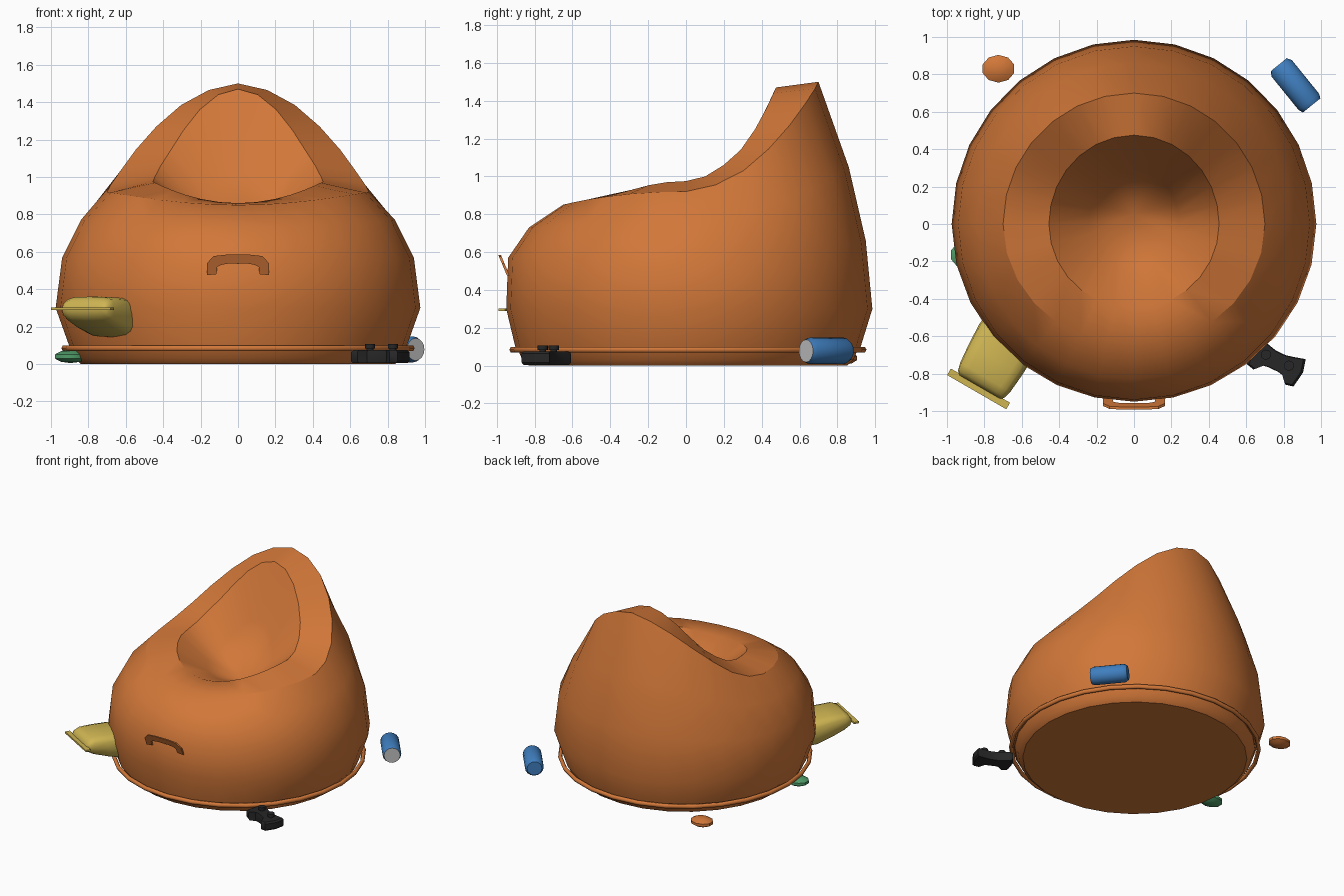
import bpy, bmesh, math
from mathutils import Matrix, Vector

if "Cube" in bpy.data.objects:
    bpy.data.objects.remove(bpy.data.objects["Cube"])


def material(name, rgb):
    m = bpy.data.materials.new(name)
    m.diffuse_color = (*rgb, 1)
    m.use_nodes = True
    m.node_tree.nodes["Principled BSDF"].inputs["Base Color"].default_value = m.diffuse_color
    return m


ORANGE = material("orange fabric", (0.64, 0.185, 0.04))
YELLOW = material("yellow foil", (0.62, 0.46, 0.085))
BLUE = material("blue paint", (0.05, 0.21, 0.52))
GREY = material("light grey metal", (0.55, 0.55, 0.55))
GREEN = material("green", (0.08, 0.33, 0.14))
BLACK = material("black plastic", (0.02, 0.02, 0.02))


def finish(name, bm, mats, angle=35):
    bmesh.ops.recalc_face_normals(bm, faces=bm.faces)
    me = bpy.data.meshes.new(name)
    bm.to_mesh(me)
    bm.free()
    ob = bpy.data.objects.new(name, me)
    bpy.context.collection.objects.link(ob)
    for m in mats:
        me.materials.append(m)
    bpy.ops.object.select_all(action='DESELECT')
    ob.select_set(True)
    bpy.context.view_layer.objects.active = ob
    bpy.ops.object.shade_smooth_by_angle(angle=math.radians(angle))
    return ob


def loft(bm, rings, cap_start=True, cap_end=True, closed=False):
    """Bridge point rings of equal length."""
    loops = [[bm.verts.new(p) for p in r] for r in rings]
    n = len(loops[0])
    pairs = list(zip(loops, loops[1:])) + ([(loops[-1], loops[0])] if closed else [])
    for a, b in pairs:
        for i in range(n):
            j = (i + 1) % n
            bm.faces.new((a[i], a[j], b[j], b[i]))
    if cap_start:
        bm.faces.new(loops[0])
    if cap_end:
        bm.faces.new(loops[-1])
    return loops


def prism(bm, pts, z0, z1, inset=0.0):
    """Extrude an outline upward with an optional chamfered top."""
    c = sum((Vector(p) for p in pts), Vector((0, 0))) / len(pts)
    small = [c + (Vector(p) - c) * (1 - inset) for p in pts]
    rings = [[(x, y, z0) for x, y in small], [(x, y, z0 + 0.012) for x, y in pts],
             [(x, y, z1 - 0.012) for x, y in pts], [(x, y, z1) for x, y in small]]
    loft(bm, rings)


# ---- bean bag body: rings vary in radius and height from back to side to front
SEG = 28
CREST = [1.50, 1.465, 1.385, 1.27, 1.145, 1.03, 0.955, 0.92]   # back to side
INNER = [1.47, 1.44, 1.36, 1.25, 1.14, 1.06, 1.00, 0.975]


def ring(side, back, front, table=None):
    pts = []
    for i in range(SEG):
        k = min(i, SEG - i)
        a = 2 * math.pi * i / SEG
        if k <= 7:
            w = (CREST[k] - 0.92) / 0.58
            end = back
            wr = math.cos(a) ** 2
        else:
            w = wr = math.cos(a) ** 2
            end = front
        r = side[0] + (end[0] - side[0]) * wr
        z = side[1] + (end[1] - side[1]) * w
        if table and k <= 7:
            z = table[k]
        pts.append((r * math.sin(a), r * math.cos(a), z))
    return pts


bm = bmesh.new()
loops = loft(bm, [
    ring((0.90, 0.09), (0.92, 0.09), (0.90, 0.09)),
    ring((0.975, 0.30), (0.985, 0.30), (0.95, 0.30)),
    ring((0.94, 0.57), (0.95, 0.66), (0.94, 0.57)),
    ring((0.84, 0.77), (0.86, 1.05), (0.83, 0.73)),
    ring((0.70, 0.92), (0.70, 1.50), (0.65, 0.85), CREST),
    ring((0.455, 0.975), (0.475, 1.47), (0.45, 0.86), INNER),
    ring((0.24, 0.80), (0.29, 1.06), (0.22, 0.77)),
], cap_end=False)
centre = bm.verts.new((0, 0.05, 0.67))
for i in range(SEG):
    bm.faces.new((loops[-1][i], loops[-1][(i + 1) % SEG], centre))
finish("bean_bag_body", bm, [ORANGE], 32)


def circle(r, z, cy=0.01):
    return [(r * math.sin(2 * math.pi * i / SEG),
             cy + r * math.cos(2 * math.pi * i / SEG), z) for i in range(SEG)]


# ---- base below the body, and the piping around it
bm = bmesh.new()
loft(bm, [circle(0.84, 0.0), circle(0.875, 0.03), circle(0.90, 0.09)])
finish("base", bm, [ORANGE])
bm = bmesh.new()
loft(bm, [circle(0.928 + 0.016 * math.cos(t), 0.084 + 0.018 * math.sin(t))
          for t in [math.pi * k / 3 for k in range(6)]], False, False, True)
finish("piping", bm, [ORANGE], 65)

# ---- handle strap on the front, leaning outward
outer = [(0.165, 0.475), (0.165, 0.54), (0.13, 0.577), (0.06, 0.585)]
inner = [(0.115, 0.48), (0.112, 0.518), (0.09, 0.53), (0.05, 0.537)]


def mirrored(half):
    return half + [(-x, z) for x, z in reversed(half)]


bm = bmesh.new()
loft(bm, [[(x, -0.932 - (z - 0.475) * 0.42 - dy, z) for x, z, dy in
           ((xo, zo, 0), (xo, zo, 0.014), (xi, zi, 0.014), (xi, zi, 0))]
          for (xo, zo), (xi, zi) in zip(mirrored(outer), mirrored(inner))])
finish("handle_strap", bm, [ORANGE], 30)

# ---- snack bag: rounded sections along a slanted axis, with a crimped end
AXIS, ACROSS = Vector((0.5, 0.866, 0)), Vector((0.866, -0.5, 0))
START = Vector((-0.83, -0.88, 0))


def bag_section(s, hw, hh, z):
    pts = []
    for i in range(16):
        a = 2 * math.pi * i / 16
        c, d = math.cos(a), math.sin(a)
        p = START + AXIS * s + ACROSS * hw * math.copysign(abs(c) ** 0.5, c)
        pts.append((p.x, p.y, z + hh * math.copysign(abs(d) ** 0.6, d)))
    return pts


bm = bmesh.new()
loft(bm, [bag_section(*v) for v in (
    (0.01, 0.13, 0.012, 0.295), (0.03, 0.145, 0.05, 0.293), (0.07, 0.155, 0.07, 0.29),
    (0.18, 0.165, 0.09, 0.27), (0.30, 0.17, 0.105, 0.25), (0.40, 0.16, 0.10, 0.24))])
finish("snack_bag", bm, [YELLOW], 50)
bm = bmesh.new()
bmesh.ops.create_cube(bm, size=1)
p = START + AXIS * -0.002
bm.transform(Matrix.Translation((p.x, p.y, 0.296)) @ Matrix.Rotation(math.radians(-30), 4, 'Z')
             @ Matrix.Diagonal((0.365, 0.04, 0.014, 1)))
finish("snack_bag_crimp", bm, [YELLOW])

# ---- game controller lying by the front corner
half = [(0.03, 0.043), (0.08, 0.055), (0.134, 0.07), (0.152, 0.0),
        (0.138, -0.09), (0.095, -0.10), (0.058, -0.06), (0.03, -0.055)]
place = Matrix.Translation((0.767, -0.728, 0)) @ Matrix.Rotation(math.radians(-25.5), 4, 'Z')
bm = bmesh.new()
prism(bm, half + [(-x, y) for x, y in reversed(half)], 0.004, 0.075, 0.08)
bm.transform(place)
finish("controller", bm, [BLACK])
for side, u in (("left", -0.068), ("right", 0.068)):
    bm = bmesh.new()
    for r, z0, z1 in ((0.018, 0.06, 0.09), (0.027, 0.082, 0.106)):
        bmesh.ops.create_cone(bm, cap_ends=True, segments=12, radius1=r, radius2=r,
                              depth=z1 - z0, matrix=Matrix.Translation((u, 0, (z0 + z1) / 2)))
    bm.transform(place)
    finish("thumbstick_" + side, bm, [BLACK])

# ---- drinks can on its side, one grey end
bm = bmesh.new()
loft(bm, [[(r * math.cos(2 * math.pi * i / 16), r * math.sin(2 * math.pi * i / 16), z)
           for i in range(16)]
          for r, z in ((0.055, -0.14), (0.07, -0.115), (0.07, 0.115), (0.06, 0.14))])
for f in bm.faces:
    f.material_index = int(f.calc_center_median().z > 0.135)
turn = Vector((0.17, -0.21, 0)).to_track_quat('Z', 'Y').to_matrix().to_4x4()
bm.transform(Matrix.Translation((0.862, 0.743, 0.078)) @ turn)
finish("drinks_can", bm, [BLUE, GREY], 40)

# ---- two small pebble-like beans on the floor
for name, x, y, mat in (("orange_bean", -0.725, 0.83, ORANGE), ("green_bean", -0.895, -0.165, GREEN)):
    bm = bmesh.new()
    bmesh.ops.create_uvsphere(bm, u_segments=10, v_segments=5, radius=1)
    bm.transform(Matrix.Translation((x, y, 0.04)) @ Matrix.Diagonal((0.093, 0.078, 0.035, 1)))
    finish(name, bm, [mat], 40)
